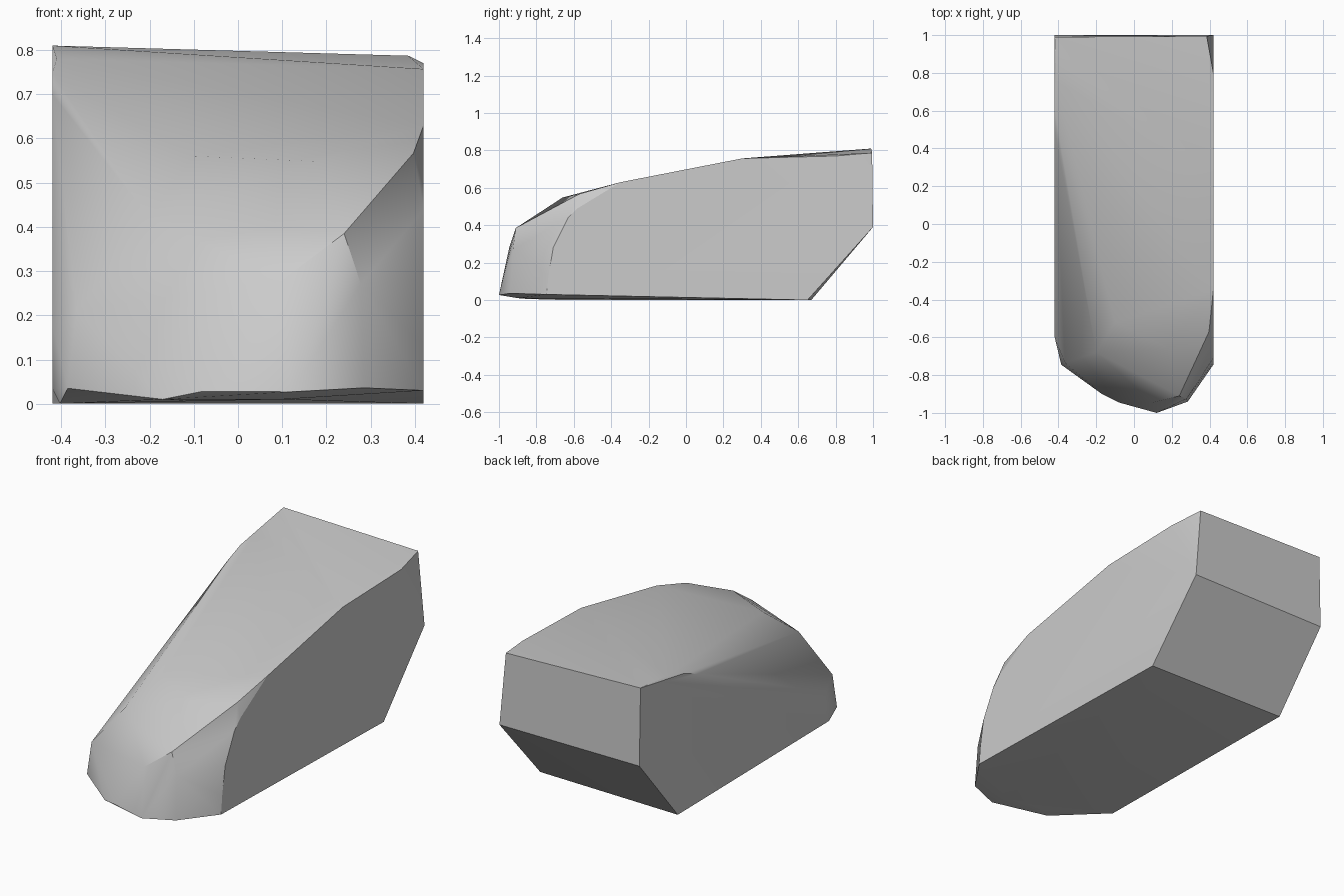
import bpy
import bmesh
import math

cube = bpy.data.objects.get("Cube")
if cube:
    bpy.data.objects.remove(cube, do_unlink=True)

# Single grey finish
grey = bpy.data.materials.new("plain grey")
grey.use_nodes = True
colour = (0.6, 0.6, 0.6, 1.0)
grey.diffuse_color = colour
grey.node_tree.nodes["Principled BSDF"].inputs["Base Color"].default_value = colour

HALF = 0.42  # half width

# Flat side outlines as (y, z)
left_side = [(0.65, 0), (1, 0.39), (0.8, 0.77), (0.3, 0.757), (-0.35, 0.63),
             (-0.58, 0.49), (-0.63, 0.44), (-0.71, 0.28), (-0.735, 0.13),
             (-0.745, 0.03)]
right_side = [(0.67, 0), (1, 0.39), (0.99, 0.81), (0.62, 0.747),
              (0.5, 0.7), (-0.6, 0.18), (-0.6, 0.035)]

# Lower rim of the rounded nose and the sole just beneath it
nose_rim = [(-0.385, -0.745, 0.035), (-0.17, -0.9, 0.01), (-0.08, -0.945, 0.028),
            (0.12, -1, 0.027), (0.285, -0.94, 0.036)]
sole = [(-0.403, -0.65, 0), (-0.1, -0.85, 0.006), (0.1, -0.9, 0.01)]

# Crown of the nose and the bevelled corners along the top
crown = [(-0.365, -0.735, 0.21), (-0.2, -0.68, 0.42), (-0.1, -0.52, 0.56),
         (0.18, -0.66, 0.548), (0.24, -0.91, 0.385), (0.278, -0.925, 0.27),
         (0.1, -0.945, 0.28), (0.397, -0.57, 0.567),
         (0.385, 0.995, 0.787), (-0.41, 0.75, 0.78)]

points = [(HALF, y, z) for y, z in left_side]
points += [(-HALF, y, z) for y, z in right_side]
points += nose_rim + sole + crown

# Stretch one skin over all outlines and merge coplanar triangles
bm = bmesh.new()
for p in points:
    bm.verts.new(p)
hull = bmesh.ops.convex_hull(bm, input=bm.verts[:])
loose = {g for g in hull["geom_interior"] + hull["geom_unused"]
         if isinstance(g, bmesh.types.BMVert)}
bmesh.ops.delete(bm, geom=list(loose), context="VERTS")
bmesh.ops.dissolve_limit(bm, angle_limit=math.radians(0.8),
                         verts=bm.verts[:], edges=bm.edges[:])
bmesh.ops.recalc_face_normals(bm, faces=bm.faces[:])

# Smooth nose and crown; crisp edges around the flat left side and all steep folds
for face in bm.faces:
    face.smooth = True
for edge in bm.edges:
    on_side = any(f.normal.x > 0.995 for f in edge.link_faces)
    limit = 15 if on_side else 36
    edge.smooth = edge.calc_face_angle() < math.radians(limit)

mesh = bpy.data.meshes.new("rounded_block")
bm.to_mesh(mesh)
bm.free()
mesh.materials.append(grey)
block = bpy.data.objects.new("rounded_block", mesh)
bpy.context.collection.objects.link(block)
